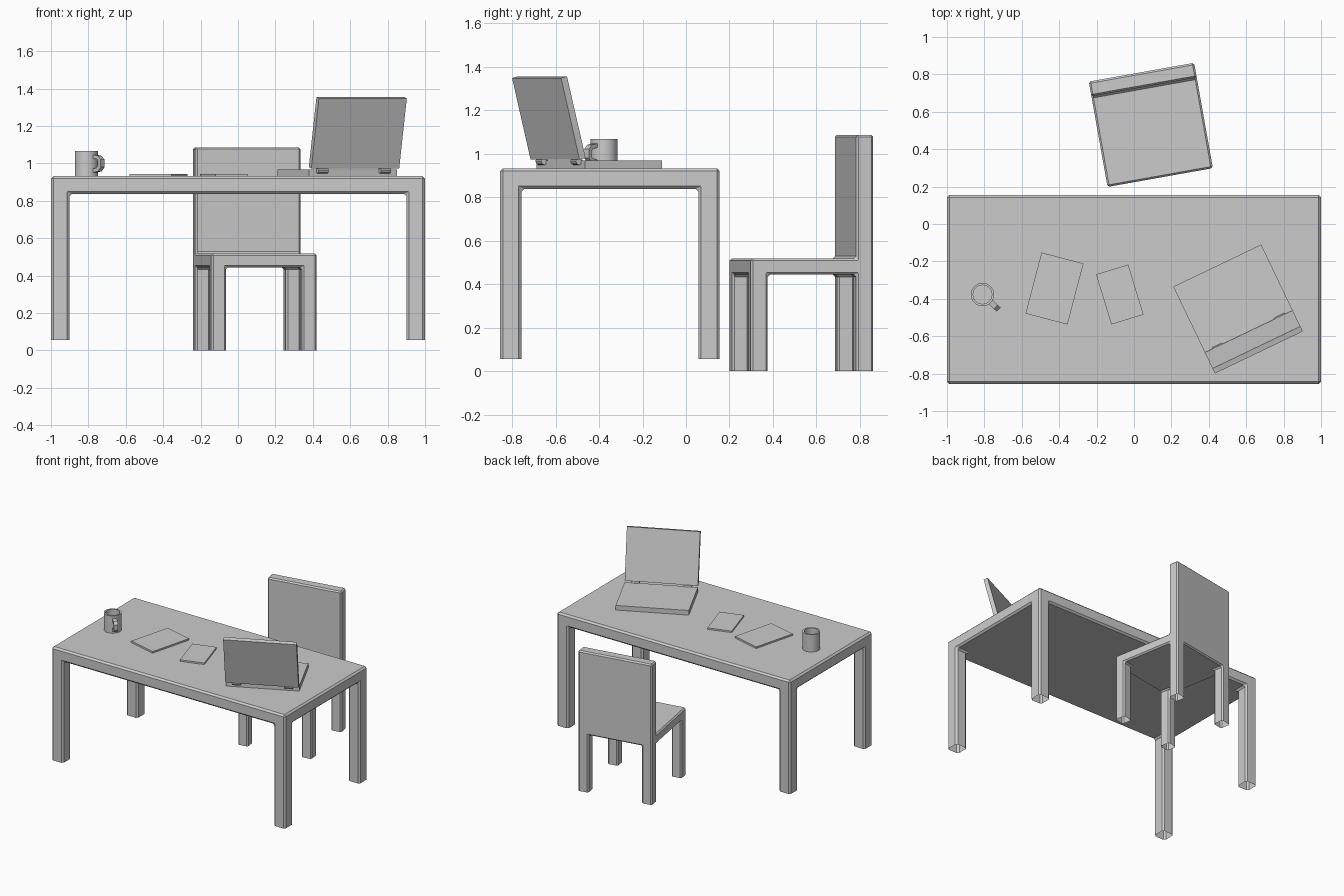
import bpy, bmesh, math
from mathutils import Matrix, Vector

if "Cube" in bpy.data.objects:
    bpy.data.objects.remove(bpy.data.objects["Cube"])


def make(name, bm, loc=(0, 0, 0), angle=0, bevel=0):
    bmesh.ops.recalc_face_normals(bm, faces=bm.faces)
    mesh = bpy.data.meshes.new(name)
    bm.to_mesh(mesh)
    bm.free()
    ob = bpy.data.objects.new(name, mesh)
    bpy.context.collection.objects.link(ob)
    ob.location = loc
    ob.rotation_euler.z = math.radians(angle)
    if bevel:
        m = ob.modifiers.new("bevel", 'BEVEL')
        m.width = bevel
        m.segments = 1
        m.limit_method = 'ANGLE'
    return ob


def box(name, size, loc, angle=0, bevel=0):
    bm = bmesh.new()
    bmesh.ops.create_cube(bm, size=1)
    bmesh.ops.scale(bm, vec=size, verts=bm.verts)
    return make(name, bm, loc, angle, bevel)


def extrude(bm, faces, dz):
    """Pull faces along z, removing the originals; returns the moved faces."""
    geo = bmesh.ops.extrude_face_region(bm, geom=faces)["geom"]
    verts = [g for g in geo if isinstance(g, bmesh.types.BMVert)]
    bmesh.ops.translate(bm, verts=verts, vec=(0, 0, dz))
    old = [f for f in faces if f.is_valid]
    if old:
        bmesh.ops.delete(bm, geom=old, context='FACES')
    return [g for g in geo if isinstance(g, bmesh.types.BMFace)]


def legged_slab(sx, sy, leg, z_floor, z_under, z_top, back=None):
    """Slab on four corner legs (open at the foot), optional back rest."""
    bm = bmesh.new()
    xs = [-sx / 2, -sx / 2 + leg, sx / 2 - leg, sx / 2]
    ys = [-sy / 2, -sy / 2 + leg, sy / 2 - leg, sy / 2]
    layers = []
    for z in (z_under, z_top):
        v = [[bm.verts.new((x, y, z)) for y in ys] for x in xs]
        layers.append(v)
    bot, top = [], []
    for v, out in zip(layers, (bot, top)):
        for i in range(3):
            for j in range(3):
                out.append(bm.faces.new((v[i][j], v[i + 1][j], v[i + 1][j + 1], v[i][j + 1])))
    a, b = layers
    for i in range(3):
        for e in (0, 3):
            bm.faces.new((a[i][e], a[i + 1][e], b[i + 1][e], b[i][e]))
            bm.faces.new((a[e][i], a[e][i + 1], b[e][i + 1], b[e][i]))
    for k in (0, 2, 6, 8):
        foot = extrude(bm, [bot[k]], z_floor - z_under)
        bmesh.ops.delete(bm, geom=foot, context='FACES_ONLY')
    if back:
        extrude(bm, [top[2], top[5], top[8]], back - z_top)
    return bm


# Desk and chair
make("desk", legged_slab(2, 1.01, 0.098, 0.055, 0.837, 0.932), (0, -0.35, 0), 0, 0.013)
make("chair", legged_slab(0.572, 0.572, 0.08, 0, 0.443, 0.518, back=1.086),
     (0.09, 0.53, 0), 10.1, 0.01)

# Paper pads
box("large_notebook", (0.232, 0.337, 0.012), (-0.425, -0.345, 0.938), -14.7)
box("small_notebook", (0.18, 0.28, 0.012), (-0.076, -0.377, 0.938), 17)

# Laptop: local x runs along the width, local -y towards the hinge
corner, turn = Vector((0.21, -0.335, 0)), 25.6
R = Matrix.Rotation(math.radians(turn), 3, 'Z')


def on_laptop(u, v, z):
    return corner + R @ Vector((u, -v, z))


W = 0.521
box("laptop_base", (W, 0.392, 0.036), on_laptop(W / 2, 0.196, 0.950), turn)
bm = bmesh.new()
section = [(0.390, 0.980), (0.421, 0.972), (0.515, 1.347), (0.485, 1.355)]
face = bm.faces.new([bm.verts.new((0, -v, z)) for v, z in section])
geo = bmesh.ops.extrude_face_region(bm, geom=[face])["geom"]
bmesh.ops.translate(bm, vec=(W, 0, 0), verts=[g for g in geo if isinstance(g, bmesh.types.BMVert)])
make("laptop_lid", bm, corner, turn)
for side, u in (("left", 0.075), ("right", W - 0.075)):
    bm = bmesh.new()
    bmesh.ops.create_cone(bm, cap_ends=True, segments=8, radius1=0.018, radius2=0.018,
                          depth=0.06, matrix=Matrix.Rotation(math.pi / 2, 4, 'Y'))
    make(side + "_hinge", bm, on_laptop(u, 0.40, 0.965), turn)

# Mug body turned from a profile
mug = (-0.81, -0.377, 0)
bm = bmesh.new()
prof = [(0, 0.932), (0.062, 0.932), (0.062, 1.066), (0.05, 1.066), (0.05, 0.945), (0, 0.945)]
vs = [bm.verts.new((r, 0, z)) for r, z in prof]
es = [bm.edges.new(p) for p in zip(vs, vs[1:])]
bmesh.ops.spin(bm, geom=vs + es, cent=(0, 0, 0), axis=(0, 0, 1), angle=2 * math.pi, steps=32)
bmesh.ops.remove_doubles(bm, verts=bm.verts, dist=1e-5)
body = make("mug", bm, mug)
bpy.context.view_layer.objects.active = body
body.select_set(True)
bpy.ops.object.shade_smooth_by_angle(angle=math.radians(30))

# Mug handle: a chamfered C-shaped strip
outer = [(0.056, 1.047), (0.098, 1.04), (0.118, 1.02), (0.118, 0.98), (0.098, 0.958), (0.056, 0.95)]
inner = [(0.056, 1.028), (0.09, 1.022), (0.101, 1.012), (0.101, 0.988), (0.09, 0.977), (0.056, 0.97)]
bm = bmesh.new()
o, n = [[bm.verts.new((r, -0.015, z)) for r, z in line] for line in (outer, inner)]
strip = [bm.faces.new((o[i], o[i + 1], n[i + 1], n[i])) for i in range(5)]
geo = bmesh.ops.extrude_face_region(bm, geom=strip, use_keep_orig=True)["geom"]
bmesh.ops.translate(bm, vec=(0, 0.03, 0), verts=[g for g in geo if isinstance(g, bmesh.types.BMVert)])
make("mug_handle", bm, mug, -43)
